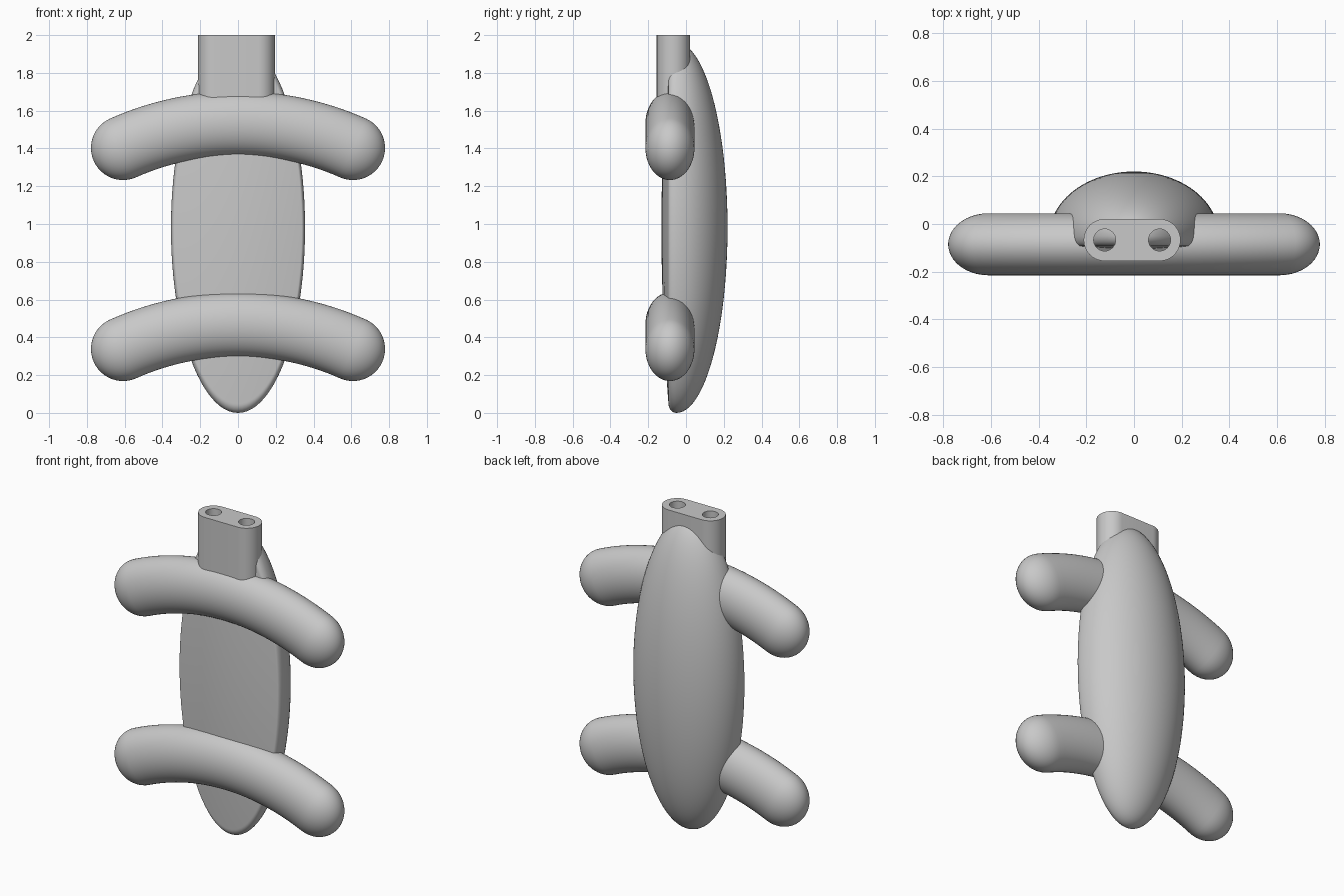
import bpy, bmesh
from math import sin, cos, pi, radians

if "Cube" in bpy.data.objects:
    bpy.data.objects.remove(bpy.data.objects["Cube"])


def make_material(name, value):
    mat = bpy.data.materials.new(name)
    mat.use_nodes = True
    color = (value, value, value, 1)
    mat.diffuse_color = color
    mat.node_tree.nodes["Principled BSDF"].inputs["Base Color"].default_value = color
    return mat


grey = make_material("light grey", 0.58)
dark = make_material("dark grey", 0.2)


def smooth(obj, angle=40):
    bpy.ops.object.select_all(action="DESELECT")
    obj.select_set(True)
    bpy.context.view_layer.objects.active = obj
    bpy.ops.object.shade_smooth_by_angle(angle=radians(angle))


def loft(name, rings, mat):
    """Skin a list of point rings; rings of zero size become poles."""
    bm = bmesh.new()
    loops = [[bm.verts.new(p) for p in ring] for ring in rings]
    n = len(loops[0])
    for a, b in zip(loops, loops[1:]):
        for i in range(n):
            j = (i + 1) % n
            bm.faces.new((a[i], a[j], b[j], b[i]))
    bmesh.ops.remove_doubles(bm, verts=bm.verts, dist=1e-5)
    bmesh.ops.recalc_face_normals(bm, faces=bm.faces)
    mesh = bpy.data.meshes.new(name)
    bm.to_mesh(mesh)
    bm.free()
    mesh.materials.append(mat)
    obj = bpy.data.objects.new(name, mesh)
    bpy.context.collection.objects.link(obj)
    smooth(obj)
    return obj


def circle(n):
    return [2 * pi * i / n for i in range(n)]


# Body: domed back, nearly flat front with a rounded rim
RX, RZ = 0.355, 0.98
profile = [(cos(a), -0.05 + 0.27 * sin(a)) for a in (pi / 2 * (1 - i / 24) for i in range(25))]
profile[0] = (0, 0.22)
profile += [(1 - 0.05 * (1 - cos(a)), -0.05 - 0.043 * sin(a))
            for a in (pi / 2 * i / 8 for i in range(1, 9))]
profile += [(r, -0.093 - 0.037 * (1 - (r / 0.95) ** 2)) for r in (0.8, 0.6, 0.4, 0.2, 0)]
loft("body", [[(RX * r * cos(t), y, RZ + RZ * r * sin(t)) for t in circle(96)]
              for r, y in profile], grey)


# Arms: oval tubes swept along a shallow arc, with rounded ends
ARC, END, THICK, DEPTH = 1.496, radians(24), 0.17, 0.13


def arm(name, top):
    stations = []  # sweep angle, distance past the end, section scale
    caps = [pi / 2 * i / 12 for i in range(1, 13)]
    stations += [(-END, -THICK * sin(a), cos(a)) for a in reversed(caps)]
    stations += [(END * (i / 16 - 1), 0, 1) for i in range(33)]
    stations += [(END, THICK * sin(a), cos(a)) for a in caps]
    rings = []
    for ang, past, scale in stations:
        ring = []
        for t in circle(48):
            r = ARC + THICK * scale * cos(t)
            ring.append((r * sin(ang) + past * cos(ang),
                         -0.085 + DEPTH * scale * sin(t),
                         top - ARC + r * cos(ang) - past * sin(ang)))
        rings.append(ring)
    loft(name, rings, grey)


arm("upper_arms", 1.532)
arm("lower_arms", 0.468)

# Neck: rounded slab with two bores, extruded from a flat outline
NECK_X, NECK_Y, HALF, RAD = -0.008, -0.067, 0.115, 0.088
BORE, LOW = 0.046, 1.55
curve = bpy.data.curves.new("neck", "CURVE")
curve.dimensions = "2D"
curve.fill_mode = "BOTH"
curve.extrude = (2 - LOW) / 2


def outline(points):
    spline = curve.splines.new("POLY")
    spline.points.add(len(points) - 1)
    for p, (x, y) in zip(spline.points, points):
        p.co = (x, y, 0, 1)
    spline.use_cyclic_u = True


outline([(side * (HALF + RAD * cos(a)), side * RAD * sin(a))
         for side in (1, -1) for a in (pi * (i / 20 - 0.5) for i in range(21))])
for side in (-1, 1):
    outline([(side * HALF + BORE * cos(t), BORE * sin(t)) for t in circle(32)])
neck = bpy.data.objects.new("neck", curve)
neck.location = (NECK_X, NECK_Y, (2 + LOW) / 2)
bpy.context.collection.objects.link(neck)
bpy.ops.object.select_all(action="DESELECT")
neck.select_set(True)
bpy.context.view_layer.objects.active = neck
bpy.ops.object.convert(target="MESH")
neck = bpy.context.view_layer.objects.active
neck.data.materials.clear()
neck.data.materials.append(grey)
smooth(neck)

# Dark floors inside the bores
for side, label in ((-1, "right"), (1, "left")):
    bpy.ops.mesh.primitive_cylinder_add(
        vertices=32, radius=BORE + 0.001, depth=0.008,
        location=(NECK_X + side * HALF, NECK_Y, 1.75))
    floor = bpy.context.object
    floor.name = label + "_bore_floor"
    floor.data.materials.append(dark)
    smooth(floor)
